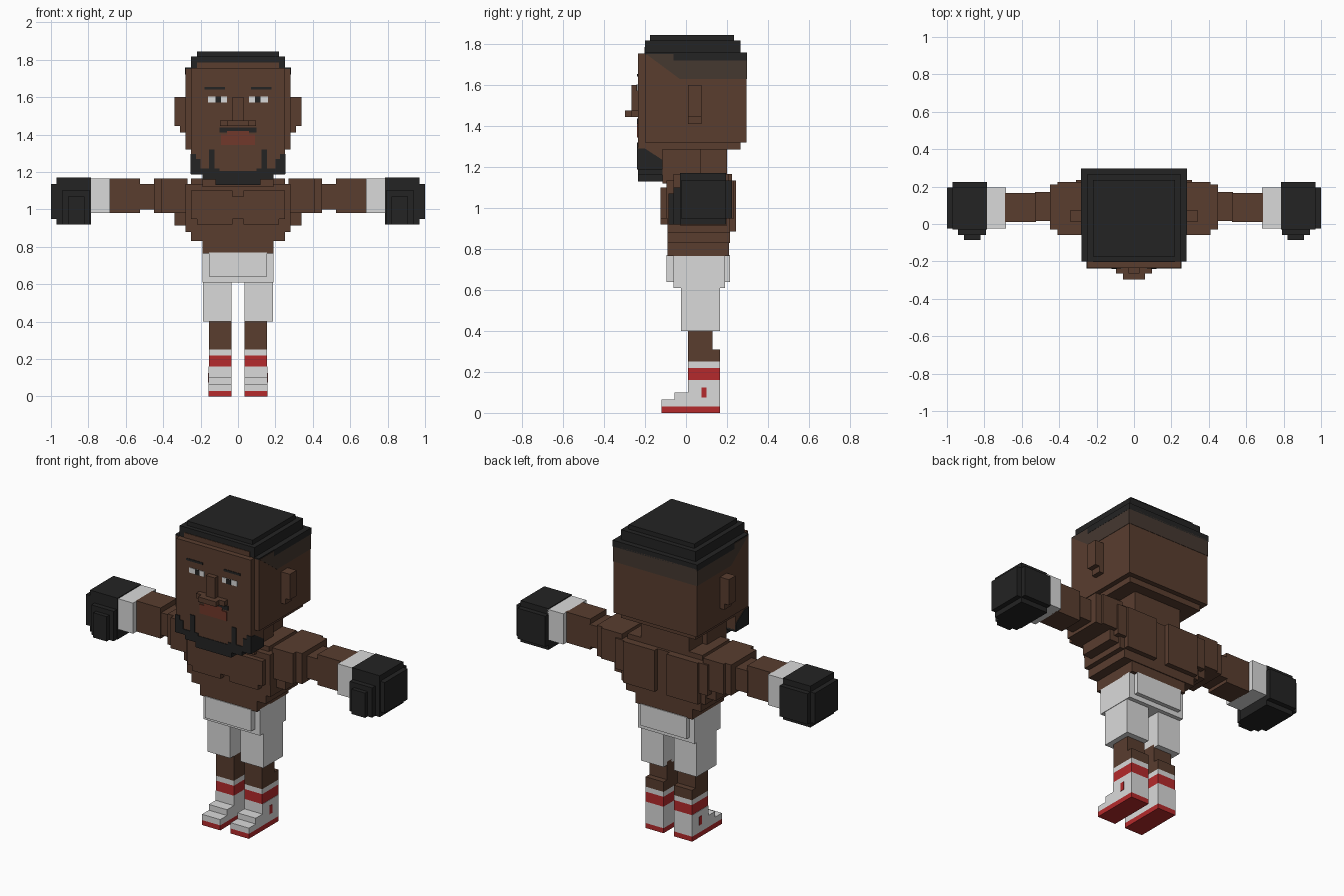
import bpy, bmesh


def material(name, r, g, b):
    m = bpy.data.materials.new(name)
    m.diffuse_color = (r, g, b, 1)
    return m


SKIN = material("brown skin", 0.100, 0.047, 0.028)
BLACK = material("black", 0.017, 0.017, 0.017)
WHITE = material("white", 0.70, 0.70, 0.70)
RED = material("red", 0.46, 0.023, 0.025)
LIP = material("lip red brown", 0.165, 0.040, 0.024)
FADE = material("hair fade", 0.060, 0.040, 0.030)


def finish(name, mat, bm):
    bmesh.ops.recalc_face_normals(bm, faces=bm.faces)
    me = bpy.data.meshes.new(name)
    bm.to_mesh(me)
    bm.free()
    me.materials.append(mat)
    ob = bpy.data.objects.new(name, me)
    bpy.context.collection.objects.link(ob)
    return ob


def boxes(name, mat, *items, mirror=False):
    """Each item is x0, x1, y0, y1, z0, z1; mirror repeats it at -x."""
    bm = bmesh.new()
    for x0, x1, y0, y1, z0, z1 in items:
        for s in ((1, -1) if mirror else (1,)):
            vs = bmesh.ops.create_cube(bm, size=1)["verts"]
            for v in vs:
                v.co = (s * ((x0 + x1) / 2 + v.co.x * (x1 - x0)),
                        (y0 + y1) / 2 + v.co.y * (y1 - y0),
                        (z0 + z1) / 2 + v.co.z * (z1 - z0))
    return finish(name, mat, bm)


def side_plate(name, mat, x0, x1, outline):
    """A yz outline extruded along x, on both sides."""
    bm = bmesh.new()
    for s in (1, -1):
        f = bm.faces.new([bm.verts.new((s * x0, y, z)) for y, z in outline])
        r = bmesh.ops.extrude_face_region(bm, geom=[f])
        for v in r["geom"]:
            if isinstance(v, bmesh.types.BMVert):
                v.co.x = s * x1
    return finish(name, mat, bm)


# Head, jaw and neck
boxes("head", SKIN,
      (-.28, .28, -.2, .295, 1.32, 1.75),
      (-.25, .25, -.2, .265, 1.285, 1.32),
      (-.25, .25, -.235, -.19, 1.32, 1.755),
      (-.25, .25, -.235, -.115, 1.19, 1.32),
      (-.22, .22, -.203, -.15, 1.75, 1.785))
boxes("neck", SKIN, (-.19, .19, -.115, .07, 1.12, 1.30),
      (-.16, .16, .07, .20, 1.12, 1.29))
boxes("ear", SKIN, (.27, .34, .01, .075, 1.445, 1.6),
      (.27, .31, .01, .075, 1.41, 1.445), mirror=True)
boxes("nose", SKIN, (-.03, .03, -.265, -.23, 1.475, 1.6),
      (-.095, .095, -.265, -.23, 1.445, 1.475),
      (-.06, .06, -.297, -.26, 1.445, 1.475))

# Hair with stepped top and faded sides
boxes("hair", BLACK,
      (-.28, .28, -.2, .295, 1.745, 1.758),
      (-.283, .283, -.06, .297, 1.72, 1.758),
      (-.25, .25, -.2, .265, 1.755, 1.818),
      (-.22, .22, -.175, .235, 1.815, 1.845))
side_plate("fade_side", FADE, .279, .282,
           [(-.195, 1.752), (-.03, 1.63), (.295, 1.63), (.295, 1.752)])
boxes("fade_back", FADE, (-.28, .28, .293, .297, 1.63, 1.73))

# Painted face details
boxes("eyebrow", BLACK, (.07, .18, -.238, -.234, 1.642, 1.655), mirror=True)
boxes("eye_white", WHITE, (.06, .16, -.238, -.234, 1.572, 1.603), mirror=True)
boxes("pupil", BLACK, (.09, .12, -.241, -.234, 1.572, 1.603), mirror=True)
boxes("lips", LIP, (-.06, .06, -.240, -.234, 1.40, 1.42),
      (-.09, .09, -.240, -.234, 1.345, 1.40))
boxes("moustache", BLACK, (-.06, .06, -.238, -.234, 1.42, 1.437),
      (.04, .10, -.239, -.234, 1.41, 1.437),
      (-.10, -.04, -.239, -.234, 1.41, 1.437))

# Beard
boxes("beard_chin", BLACK, (-.19, .19, -.235, -.115, 1.16, 1.19),
      (-.12, .12, -.235, -.05, 1.13, 1.165),
      (-.25, .25, -.238, -.115, 1.187, 1.205))
boxes("beard_strip", BLACK, (.125, .155, -.239, -.234, 1.19, 1.32),
      (.10, .20, -.239, -.234, 1.19, 1.22),
      (.20, .253, -.239, -.234, 1.19, 1.27),
      (.225, .253, -.239, -.234, 1.27, 1.295), mirror=True)
side_plate("beard_side", BLACK, .249, .254,
           [(-.238, 1.29), (-.2, 1.29), (-.115, 1.235),
            (-.115, 1.188), (-.238, 1.188)])

# Torso
boxes("torso", SKIN,
      (-.28, .28, -.095, .215, .95, 1.135),
      (-.28, .28, -.09, .215, .88, .95),
      (-.25, .25, -.09, .215, .83, .88),
      (-.19, .19, -.09, .21, .765, .83),
      (-.25, .25, -.06, .2, 1.135, 1.165))
boxes("chest", SKIN, (.03, .22, -.125, -.09, .92, 1.10),
      (.22, .25, -.125, -.09, .95, 1.10),
      (0, .03, -.125, -.09, .95, 1.07), mirror=True)
boxes("shoulder_blade", SKIN, (.04, .25, .21, .245, .885, 1.135),
      (.25, .31, .2, .235, .95, 1.135), mirror=True)

# Arms, wrist wraps and gloves
boxes("arm", SKIN,
      (.27, .41, -.06, .225, .98, 1.165),
      (.27, .34, -.03, .2, .915, .98),
      (.41, .45, -.03, .21, .98, 1.165),
      (.44, .53, .015, .17, 1.0, 1.135),
      (.525, .69, .01, .165, .98, 1.165), mirror=True)
boxes("wrist_wrap", WHITE, (.685, .79, -.025, .195, .98, 1.165), mirror=True)
boxes("glove", BLACK,
      (.785, .97, -.03, .195, .92, 1.17),
      (.785, .97, -.03, .225, .95, 1.135),
      (.96, 1.0, -.025, .195, .95, 1.135),
      (.82, .91, -.085, -.02, .92, 1.07),
      (.79, .94, -.06, -.02, .92, 1.10), mirror=True)

# Shorts
boxes("shorts", WHITE, (-.19, .19, -.06, .19, .61, .77),
      (-.155, .155, -.095, .215, .64, .77))
boxes("shorts_leg", WHITE, (.035, .187, -.025, .165, .40, .62), mirror=True)

# Legs and boots
boxes("leg", SKIN, (.035, .155, .01, .13, .25, .42),
      (.035, .155, .01, .165, .25, .31), mirror=True)
boxes("sock_top", WHITE, (.035, .155, .01, .165, .22, .25), mirror=True)
boxes("sock_stripe", RED, (.035, .155, .01, .165, .16, .22), mirror=True)
boxes("boot", WHITE, (.035, .157, .01, .165, .03, .16),
      (.035, .157, -.055, .01, .03, .10),
      (.035, .157, -.12, -.055, .03, .065), mirror=True)
boxes("boot_mark", RED, (.155, .160, .075, .10, .075, .125), mirror=True)
boxes("sole", RED, (.035, .157, -.12, .165, 0, .03), mirror=True)
